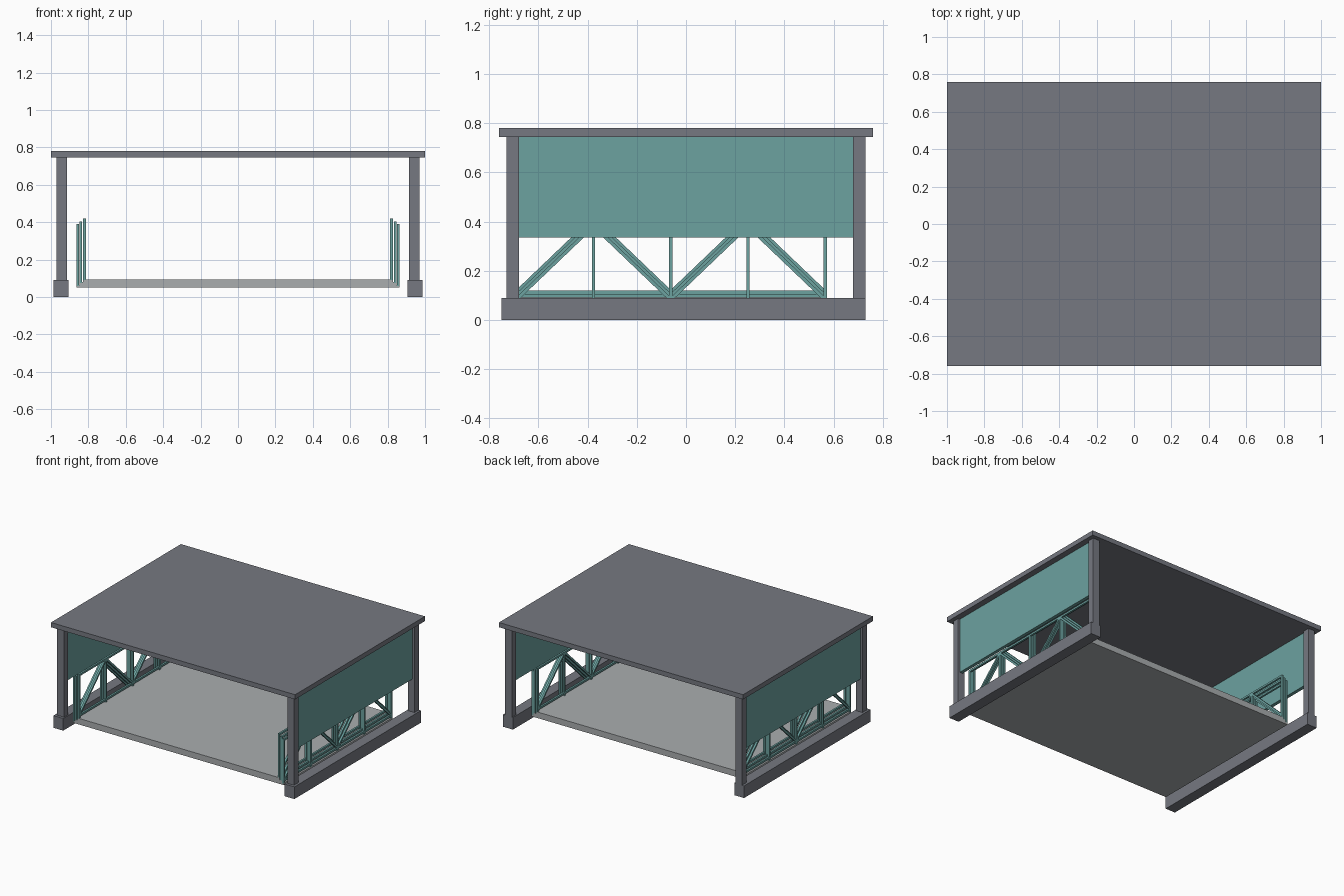
import bpy, bmesh
from mathutils import Vector, Matrix

if "Cube" in bpy.data.objects:
    bpy.data.objects.remove(bpy.data.objects["Cube"])


def material(name, rgb):
    m = bpy.data.materials.new(name)
    m.diffuse_color = (*rgb, 1)
    m.use_nodes = True
    m.node_tree.nodes["Principled BSDF"].inputs["Base Color"].default_value = m.diffuse_color
    return m


CONCRETE = material("dark_grey", (0.18, 0.19, 0.22))
DECK = material("light_grey", (0.40, 0.42, 0.43))
TEAL = material("teal", (0.15, 0.36, 0.35))


def finish(name, bm, mat):
    me = bpy.data.meshes.new(name)
    bm.to_mesh(me)
    bm.free()
    ob = bpy.data.objects.new(name, me)
    me.materials.append(mat)
    bpy.context.collection.objects.link(ob)
    return ob


def add_box(bm, x, y, z):
    size = (x[1] - x[0], y[1] - y[0], z[1] - z[0], 1)
    mid = Vector((sum(x) / 2, sum(y) / 2, sum(z) / 2))
    bmesh.ops.create_cube(bm, size=1, matrix=Matrix.Translation(mid) @ Matrix.Diagonal(size))


def box(name, x, y, z, mat):
    bm = bmesh.new()
    add_box(bm, x, y, z)
    return finish(name, bm, mat)


def add_bar(bm, a, b, w):
    # square bar running between two points in a plane of constant x
    a, b = Vector(a), Vector(b)
    d = b - a
    rot = d.to_track_quat('Y', 'X').to_matrix().to_4x4()
    bmesh.ops.create_cube(bm, size=1, matrix=Matrix.Translation((a + b) / 2) @ rot
                          @ Matrix.Diagonal((w, d.length, w, 1)))


def mirror_x(ob):
    m = ob.modifiers.new("mirror", 'MIRROR')
    m.use_axis = (True, False, False)


# roof slab
box("roof_slab", (-1, 1), (-0.76, 0.76), (0.745, 0.78), CONCRETE)

# ground beams, columns and side panels, mirrored left to right
mirror_x(box("ground_beam", (0.907, 0.987), (-0.75, 0.73), (0, 0.09), CONCRETE))
for label, y0 in (("front", -0.73), ("back", 0.68)):
    mirror_x(box(label + "_column", (0.915, 0.97), (y0, y0 + 0.05), (0.09, 0.745), CONCRETE))
mirror_x(box("side_panel", (0.93, 0.955), (-0.68, 0.68), (0.335, 0.745), TEAL))

# three nested bridge layers, each a deck plate with a truss on both sides
posts = [-0.69 + i * 0.314 for i in range(5)]
w = 0.014
for i, inset in enumerate((0, 0.016, 0.036)):
    rise = 0.015 * i
    edge = 0.864 - inset
    box(f"deck_plate_{i}", (-edge, edge), (-0.697, 0.573), (0.05 + rise, 0.065 + rise), DECK)

    x = edge - w / 2
    low, high = 0.083 + rise, 0.383 + rise
    bm = bmesh.new()
    # chords
    for z in (low, high):
        add_bar(bm, (x, posts[0] - w / 2, z), (x, posts[-1] + w / 2, z), w)
    # posts
    for y in posts:
        add_box(bm, (x - w / 2, x + w / 2), (y - w / 2, y + w / 2), (0.06 + rise, high + w / 2))
    # zigzag diagonals
    for k in range(4):
        za, zb = (low, high) if k % 2 == 0 else (high, low)
        add_bar(bm, (x, posts[k], za), (x, posts[k + 1], zb), w)
    mirror_x(finish(f"side_truss_{i}", bm, TEAL))
